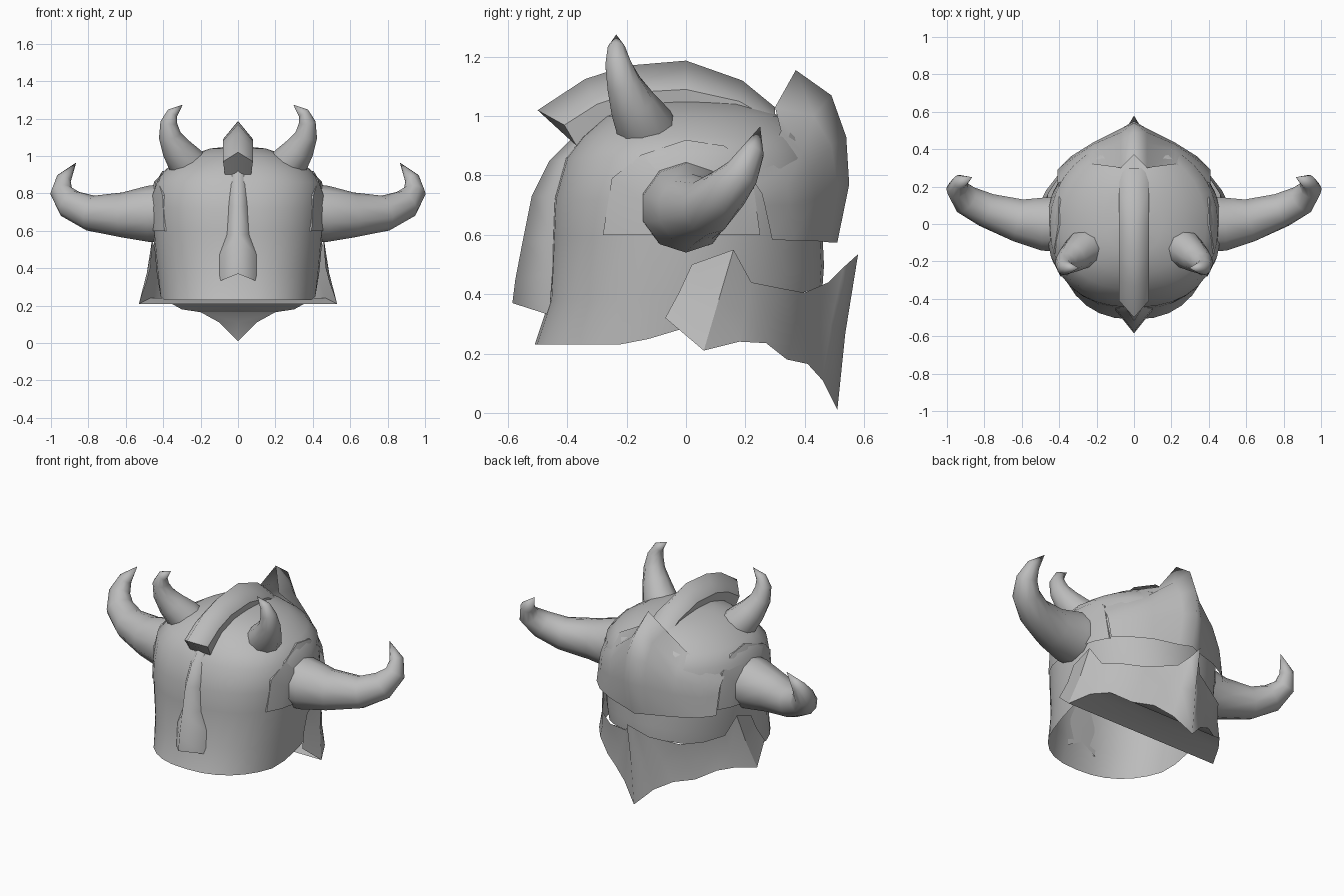
import bpy, bmesh, math
from mathutils import Vector
from mathutils.bvhtree import BVHTree

cube = bpy.data.objects.get("Cube")
if cube:
    bpy.data.objects.remove(cube, do_unlink=True)

steel = bpy.data.materials.new("grey steel")
steel.use_nodes = True
GREY = (0.5, 0.5, 0.5, 1)
steel.diffuse_color = GREY
steel.node_tree.nodes["Principled BSDF"].inputs["Base Color"].default_value = GREY


def finish(name, bm, mirror=True, angle=40):
    """Clean the mesh, link it, mirror it across x and shade it."""
    bmesh.ops.remove_doubles(bm, verts=bm.verts, dist=0.0005)
    bmesh.ops.recalc_face_normals(bm, faces=bm.faces)
    mesh = bpy.data.meshes.new(name)
    bm.to_mesh(mesh)
    bm.free()
    mesh.materials.append(steel)
    obj = bpy.data.objects.new(name, mesh)
    bpy.context.collection.objects.link(obj)
    bpy.ops.object.select_all(action='DESELECT')
    obj.select_set(True)
    bpy.context.view_layer.objects.active = obj
    bpy.ops.object.shade_smooth_by_angle(angle=math.radians(angle))
    if mirror:
        mod = obj.modifiers.new("Mirror", 'MIRROR')
        mod.use_clip = True
    return obj


def loft(rows, closed=False, cap=False):
    """Skin a list of equally long point rows."""
    bm = bmesh.new()
    grid = [[bm.verts.new(p) for p in row] for row in rows]
    n = len(rows[0])
    for a, b in zip(grid, grid[1:]):
        for i in range(n if closed else n - 1):
            j = (i + 1) % n
            bm.faces.new((a[i], a[j], b[j], b[i]))
    if cap:
        bm.faces.new([row[0] for row in grid])
    return bm


# Dome: (height, half width, front depth, back depth)
RINGS = [(.23, .42, .51, .46), (.38, .435, .46, .465), (.6, .455, .45, .46),
         (.72, .46, .445, .465), (.86, .45, .405, .45), (.93, .385, .35, .41),
         (1.0, .27, .27, .32), (1.04, .15, .15, .2), (1.055, .001, .001, .001)]


def ring(k, sides=32):
    z, rx, front, back = RINGS[k]
    pts = []
    for i in range(sides):
        a = math.tau * i / sides
        c, s = math.cos(a), math.sin(a)
        power = 1 if s > 0 else 0.85
        x = rx * math.copysign(abs(c) ** power, c)
        y = (back if s > 0 else -front) * abs(s) ** power
        # the rim climbs toward the back
        lift = max(0, y + .19) * .3 if k == 0 else max(0, y) * .25 if k == 1 else 0
        pts.append((x, y, z + lift))
    return pts


bm = loft([ring(k) for k in range(len(RINGS))], closed=True)
shell = BVHTree.FromBMesh(bm)
finish("helmet_shell", bm, mirror=False)

# Arched side plate lying on the shell around each big horn
ARCH = [(-.28, .6), (-.25, .79), (-.15, .87), (0, .92), (.13, .9), (.22, .82), (.25, .6)]
rows = []
for t in (0, .35, .7, 1):
    row = []
    for y, z in ARCH:
        p = Vector((1, y * t, .6 + (z - .6) * t))
        hit = shell.ray_cast(p, Vector((-1, 0, 0)))[0]
        row.append(hit + Vector((.01, 0, 0)))
    rows.append(row)
rows.append([p - Vector((.015, 0, 0)) for p in rows[-1]])
finish("side_plate", loft(rows))


# Horns: path points with a radius each
def horn(name, path, sides=10):
    pts = [Vector(p[:3]) for p in path]
    rows = []
    for i, p in enumerate(pts):
        t = (pts[min(i + 1, len(pts) - 1)] - pts[max(i - 1, 0)]).normalized()
        u = t.cross(Vector((0, 1, 0))).normalized()
        v = t.cross(u)
        r = path[i][3]
        rows.append([p + r * (math.cos(a) * u + math.sin(a) * v)
                     for a in (math.tau * k / sides for k in range(sides))])
    finish(name, loft(rows, closed=True), angle=50)


horn("big_horn", [(.4, 0, .695, .155), (.48, 0, .69, .15), (.62, .02, .685, .12),
                  (.79, .075, .695, .095), (.9, .13, .745, .08), (.945, .19, .81, .06),
                  (.93, .225, .88, .04), (.865, .25, .965, 0)])
horn("small_horn", [(.24, -.12, .93, .1), (.28, -.14, .97, .1), (.33, -.18, 1.04, .08),
                    (.365, -.21, 1.11, .06), (.37, -.23, 1.18, .045),
                    (.35, -.235, 1.23, .03), (.295, -.235, 1.275, 0)])


def at(x, pairs):
    return [(x, y, z) for y, z in pairs]


# Crest along the top, with a beak-like front end
ridge = [(-.5, 1.02), (-.34, 1.125), (-.2, 1.17), (0, 1.187), (.19, 1.12), (.3, 1.03)]
shoulder = [(-.41, .97), (-.3, 1.04), (-.18, 1.08), (0, 1.09), (.18, 1.05), (.3, .98)]
foot = [(y * .9, z - .07) for y, z in shoulder]
finish("crest", loft([at(0, ridge), at(.08, shoulder), at(.07, foot), at(0, foot)], cap=True),
       angle=30)

# Nose guard: a wedge that widens toward the bottom
keel = [(-.36, .95), (-.46, .85), (-.52, .73), (-.55, .58), (-.575, .45), (-.585, .37)]
edge = [(.03, -.34, .95), (.04, -.4, .85), (.05, -.44, .73), (.06, -.445, .58),
        (.1, -.45, .47), (.1, -.46, .33)]
under = [(0, y, z) for x, y, z in edge[:-1]] + [(0, -.455, .385)]
finish("nose_guard", loft([at(0, keel), edge, under]), angle=30)

# Pointed rear visor standing off the back of the shell
visor = [at(0, [(.37, 1.155), (.49, 1.07), (.54, .93), (.55, .77), (.51, .575)]),
         at(.07, [(.3, 1.03), (.43, 1.0), (.49, .9), (.51, .76), (.48, .575)]),
         at(.22, [(.32, .95), (.39, .88), (.425, .82), (.435, .72), (.43, .58)]),
         at(.34, [(.28, .86), (.31, .81), (.34, .76), (.35, .7), (.36, .58)]),
         at(.41, [(.21, .8), (.235, .77), (.255, .74), (.265, .7), (.29, .585)])]
finish("rear_visor", loft(visor), angle=30)

# Flared neck guard with a scalloped hem and a flat underside
collar = [(.46, .02, .5), (.46, .16, .55), (.42, .22, .44), (.35, .32, .42),
          (.24, .4, .405), (.08, .48, .44), (.03, .53, .49), (0, .58, .535)]
hem = [(.49, -.07, .32), (.53, .06, .21), (.47, .18, .24), (.4, .27, .235),
       (.3, .34, .18), (.2, .41, .165), (.1, .46, .11), (0, .51, .01)]
waist = [((Vector(a) + Vector(b)) / 2) * .985 for a, b in zip(collar, hem)]
base = [(0, max(y, .06), min(z, .24)) for x, y, z in hem]
base[0] = hem[1]
finish("neck_guard", loft([collar, waist, hem, base]), angle=30)
